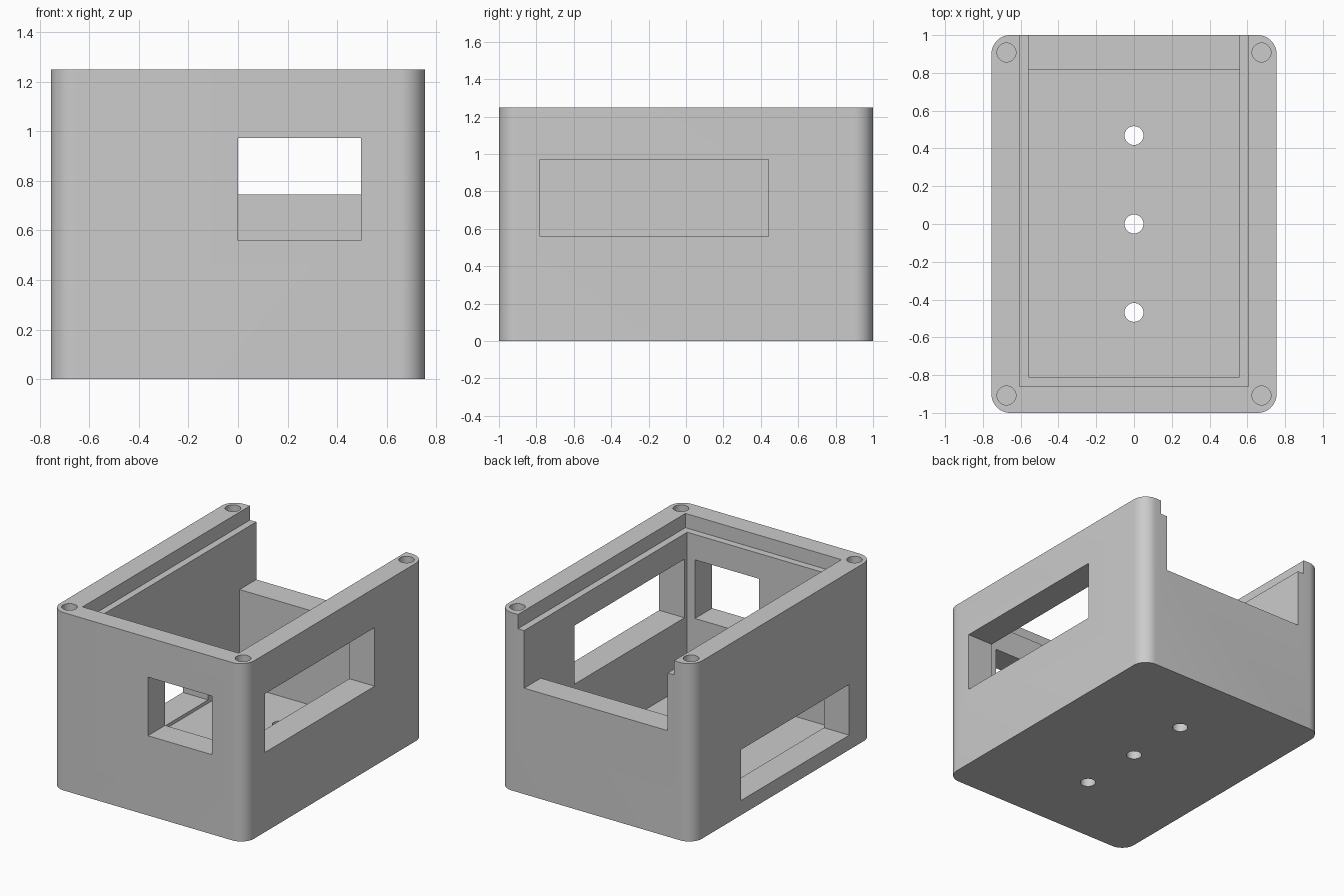
import bpy
import bmesh
import math
from mathutils import Matrix, Vector

if "Cube" in bpy.data.objects:
    bpy.data.objects.remove(bpy.data.objects["Cube"], do_unlink=True)

# Single grey plastic
grey = bpy.data.materials.new("grey plastic")
grey.use_nodes = True
colour = (0.6, 0.6, 0.6, 1)
grey.diffuse_color = colour
grey.node_tree.nodes["Principled BSDF"].inputs["Base Color"].default_value = colour


def add_object(name, bm):
    bmesh.ops.recalc_face_normals(bm, faces=bm.faces)
    mesh = bpy.data.meshes.new(name)
    bm.to_mesh(mesh)
    bm.free()
    mesh.materials.append(grey)
    obj = bpy.data.objects.new(name, mesh)
    bpy.context.collection.objects.link(obj)
    return obj


def box(name, low, high, corner=0):
    """Box between two corners, with optional rounded upright edges."""
    low, high = Vector(low), Vector(high)
    bm = bmesh.new()
    bmesh.ops.create_cube(bm, size=1)
    bmesh.ops.scale(bm, vec=high - low, verts=bm.verts)
    bmesh.ops.translate(bm, vec=(low + high) / 2, verts=bm.verts)
    if corner:
        upright = [e for e in bm.edges
                   if abs(e.verts[0].co.z - e.verts[1].co.z) > 0.1]
        bmesh.ops.bevel(bm, geom=upright, offset=corner, segments=12,
                        profile=0.5, affect='EDGES')
    return add_object(name, bm)


def cylinder(name, x, y, bottom, top, radius=0.05):
    bm = bmesh.new()
    bmesh.ops.create_cone(bm, cap_ends=True, segments=32, radius1=radius,
                          radius2=radius, depth=top - bottom,
                          matrix=Matrix.Translation((x, y, (bottom + top) / 2)))
    return add_object(name, bm)


# Outer shell
HEIGHT = 1.25
ABOVE = 1.4
body = box("enclosure_body", (-0.755, -1, 0), (0.755, 1, HEIGHT), 0.1)

# Cavity, lid rebate, low back opening and three windows
INNER = 0.558
cutters = [
    box("cavity_cutter", (-INNER, -0.81, 0.08), (INNER, 0.815, ABOVE)),
    box("lid_rebate_cutter", (-0.607, -0.86, 1.15), (0.607, 1.2, ABOVE)),
    box("back_opening_cutter", (-INNER, 0.6, 0.745), (INNER, 1.2, ABOVE)),
    box("front_window_cutter", (0, -1.2, 0.56), (0.497, -0.6, 0.972)),
    box("left_window_cutter", (0.4, -0.78, 0.56), (0.9, 0.44, 0.972)),
    box("right_window_cutter", (-0.9, -0.735, 0.103), (-0.4, 0.465, 0.46)),
]

# Screw holes in the corners and mounting holes in the floor
for x in (-0.675, 0.675):
    for y in (-0.908, 0.908):
        cutters.append(cylinder("screw_hole_cutter", x, y, 0.9, ABOVE))
for y in (-0.468, 0, 0.468):
    cutters.append(cylinder("floor_hole_cutter", 0, y, -0.2, 0.3))

bpy.ops.object.select_all(action='DESELECT')
body.select_set(True)
bpy.context.view_layer.objects.active = body
for cutter in cutters:
    cut = body.modifiers.new("cut", 'BOOLEAN')
    cut.operation = 'DIFFERENCE'
    cut.solver = 'EXACT'
    cut.object = cutter
    bpy.ops.object.modifier_apply(modifier=cut.name)
    bpy.data.objects.remove(cutter, do_unlink=True)

# Smooth rounded walls with crisp edges
bpy.ops.object.shade_smooth_by_angle(angle=math.radians(30))
